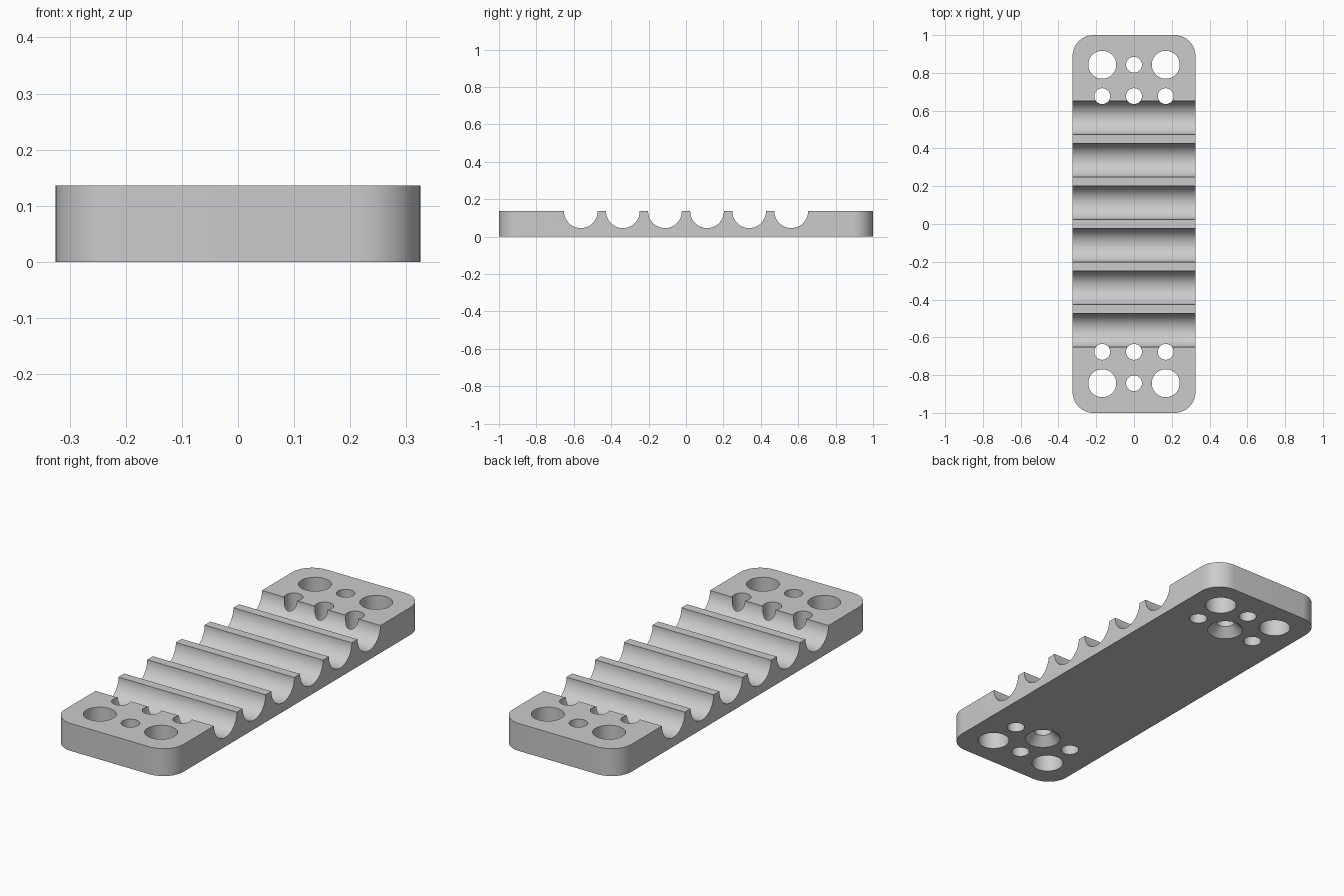
import bpy
import bmesh
from math import cos, sin, tau, radians
from mathutils import Matrix, Vector

if "Cube" in bpy.data.objects:
    bpy.data.objects.remove(bpy.data.objects["Cube"], do_unlink=True)

HALF_W, HALF_L, HEIGHT, CORNER = 0.325, 1.0, 0.136, 0.11
GROOVE_R, PITCH = 0.09, 0.225
BIG_R, SMALL_R, SINK_R = 0.074, 0.042, 0.084
HOLE_X, OUTER_Y, INNER_Y = 0.168, 0.843, 0.677

grey = bpy.data.materials.new("plain grey")
grey.use_nodes = True
colour = (0.6, 0.6, 0.6, 1)
grey.diffuse_color = colour
grey.node_tree.nodes["Principled BSDF"].inputs["Base Color"].default_value = colour


def make_object(name, bm):
    bmesh.ops.recalc_face_normals(bm, faces=bm.faces)
    mesh = bpy.data.meshes.new(name)
    bm.to_mesh(mesh)
    bm.free()
    mesh.materials.append(grey)
    obj = bpy.data.objects.new(name, mesh)
    bpy.context.collection.objects.link(obj)
    return obj


def turned(bm, profile, matrix, sides=64):
    """Closed solid turned around local z from (radius, height) pairs."""
    rings = [[bm.verts.new(matrix @ Vector((r * cos(tau * i / sides), r * sin(tau * i / sides), z)))
              for i in range(sides)] for r, z in profile]
    for low, high in zip(rings, rings[1:]):
        for i in range(sides):
            j = (i + 1) % sides
            bm.faces.new((low[i], low[j], high[j], high[i]))
    bm.faces.new(rings[0][::-1])
    bm.faces.new(rings[-1])


# Plate with rounded vertical corners
bm = bmesh.new()
bmesh.ops.create_cube(bm, size=1, matrix=Matrix.Translation((0, 0, HEIGHT / 2))
                      @ Matrix.Diagonal((2 * HALF_W, 2 * HALF_L, HEIGHT, 1)))
corners = [e for e in bm.edges if abs(e.verts[0].co.z - e.verts[1].co.z) > HEIGHT / 2]
bmesh.ops.bevel(bm, geom=corners, offset=CORNER, segments=14, profile=0.5, affect='EDGES')
plate = make_object("grooved_plate", bm)

# Six half-round grooves across the plate
bm = bmesh.new()
for n in range(6):
    place = (Matrix.Translation((0, (n - 2.5) * PITCH, HEIGHT - 0.0005))
             @ Matrix.Rotation(radians(90), 4, 'Y'))
    turned(bm, [(GROOVE_R, -0.5), (GROOVE_R, 0.5)], place)
grooves = make_object("groove_cutter", bm)

# Through holes at both ends, the inner middle one countersunk from below
bm = bmesh.new()
below, above = -0.02, 0.2
for end in (-1, 1):
    for side in (-1, 0, 1):
        x = side * HOLE_X
        outer_r = BIG_R if side else SMALL_R
        turned(bm, [(outer_r, below), (outer_r, above)],
               Matrix.Translation((x, end * OUTER_Y, 0)))
        inner = [(SMALL_R, below), (SMALL_R, above)]
        if side == 0:
            inner = [(SINK_R - below, below), (SMALL_R, SINK_R - SMALL_R), (SMALL_R, above)]
        turned(bm, inner, Matrix.Translation((x, end * INNER_Y, 0)))
holes = make_object("hole_cutter", bm)

# Cut, then drop the cutters
bpy.ops.object.select_all(action='DESELECT')
plate.select_set(True)
bpy.context.view_layer.objects.active = plate
for cutter in (grooves, holes):
    cutter.hide_render = True
    mod = plate.modifiers.new(cutter.name, 'BOOLEAN')
    mod.operation = 'DIFFERENCE'
    mod.solver = 'EXACT'
    mod.object = cutter
    bpy.ops.object.modifier_apply(modifier=mod.name)
    bpy.data.objects.remove(cutter, do_unlink=True)

bpy.ops.object.shade_smooth_by_angle(angle=radians(30))
